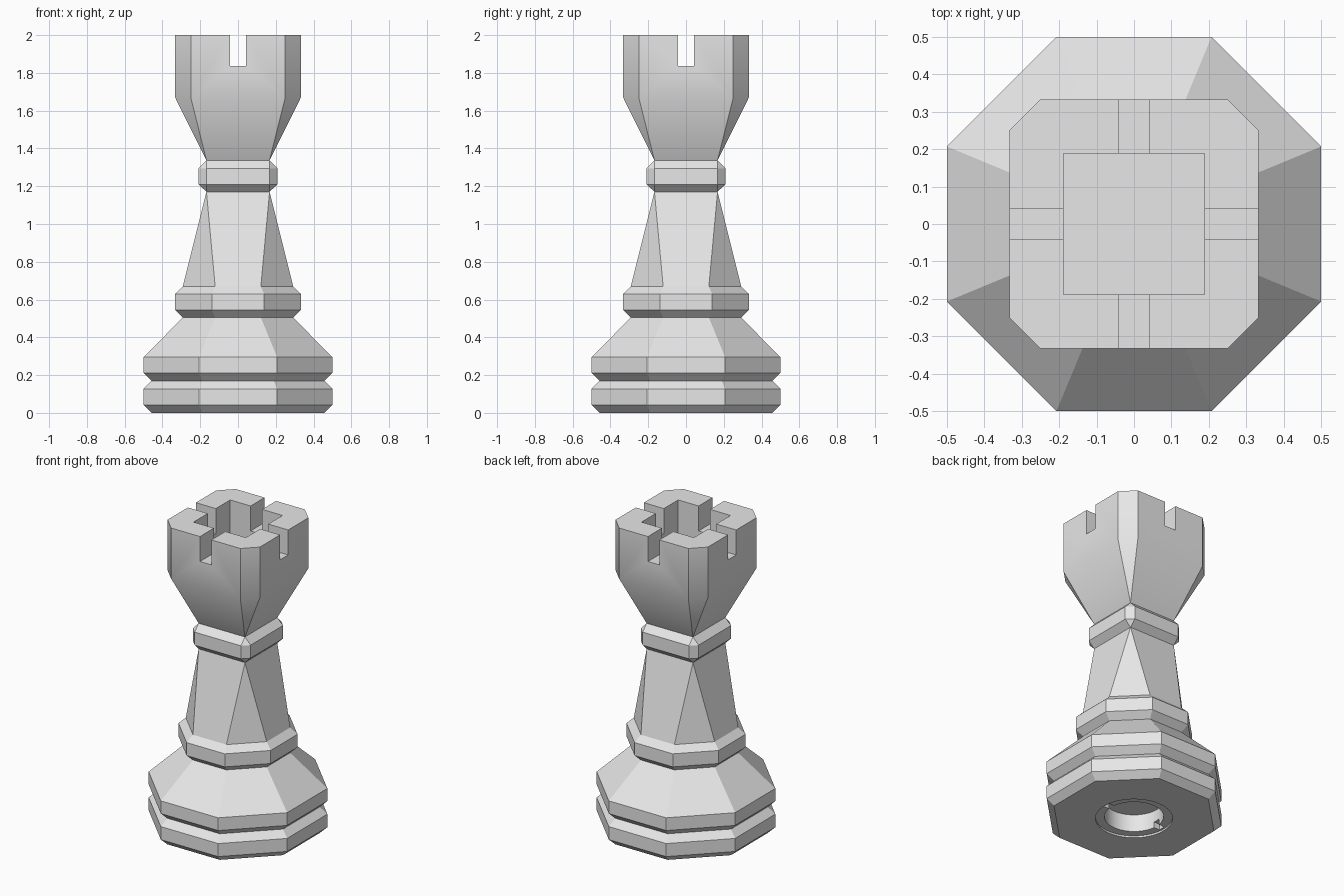
import bpy
import bmesh
from math import pi
from mathutils import Matrix, Vector

default = bpy.data.objects.get("Cube")
if default:
    bpy.data.objects.remove(default, do_unlink=True)

OCT = 0.4142  # flat half-length of a regular octagon, per unit of half-width

grey = bpy.data.materials.new("light grey")
grey.use_nodes = True
grey.diffuse_color = (0.8, 0.8, 0.8, 1)
grey.node_tree.nodes["Principled BSDF"].inputs["Base Color"].default_value = (0.8, 0.8, 0.8, 1)


def make_object(name, bm):
    bmesh.ops.recalc_face_normals(bm, faces=bm.faces[:])
    mesh = bpy.data.meshes.new(name)
    bm.to_mesh(mesh)
    bm.free()
    obj = bpy.data.objects.new(name, mesh)
    bpy.context.collection.objects.link(obj)
    mesh.materials.append(grey)
    return obj


def loft(name, levels):
    """Stack chamfered squares given as (height, half-width, flat half-length)."""
    bm = bmesh.new()
    rings = []
    for z, h, w in levels:
        outline = [(h, -w), (h, w), (w, h), (-w, h), (-h, w), (-h, -w), (-w, -h), (w, -h)]
        rings.append([bm.verts.new((x, y, z)) for x, y in outline])
    for low, high in zip(rings, rings[1:]):
        for i in range(8):
            j = (i + 1) % 8
            bm.faces.new((low[i], low[j], high[j], high[i]))
    bm.faces.new(rings[0][::-1])
    bm.faces.new(rings[-1])
    bmesh.ops.remove_doubles(bm, verts=bm.verts[:], dist=0.0005)
    return make_object(name, bm)


def box(name, size, centre):
    bm = bmesh.new()
    bmesh.ops.create_cube(bm, size=1, matrix=Matrix.Translation(centre) @ Matrix.Diagonal((*size, 1)))
    return make_object(name, bm)


def cylinder(name, radius, depth):
    bm = bmesh.new()
    bmesh.ops.create_cone(bm, cap_ends=True, segments=48, radius1=radius, radius2=radius,
                          depth=2 * depth)
    return make_object(name, bm)


def cut(target, cutters):
    """Subtract each cutter and then discard it."""
    for cutter in cutters:
        cutter.hide_render = True
        mod = target.modifiers.new("cut", "BOOLEAN")
        mod.operation = "DIFFERENCE"
        mod.solver = "EXACT"
        mod.object = cutter
        bpy.context.view_layer.objects.active = target
        bpy.ops.object.modifier_apply(modifier=mod.name)
        bpy.data.objects.remove(cutter, do_unlink=True)


def open_joints(obj, heights):
    """Remove the hidden caps where parts meet."""
    bm = bmesh.new()
    bm.from_mesh(obj.data)
    hidden = [f for f in bm.faces if abs(f.normal.z) > 0.99
              and any(abs(f.calc_center_median().z - z) < 0.001 for z in heights)]
    bmesh.ops.delete(bm, geom=hidden, context="FACES")
    bm.to_mesh(obj.data)
    bm.free()


# Octagonal base: two bevelled discs, a sloping shoulder and a bevelled ring
base_profile = [(0, 0.458), (0.042, 0.5), (0.127, 0.5), (0.17, 0.458), (0.212, 0.5),
                (0.295, 0.5), (0.505, 0.292), (0.545, 0.333), (0.63, 0.333), (0.67, 0.292)]
base = loft("base", [(z, h, h * OCT) for z, h in base_profile])

# Tapering stem: octagon below, square above
stem = loft("stem", [(0.67, 0.292, 0.292 * OCT), (1.17, 0.167, 0.167)])

# Collar under the head
collar = loft("collar", [(1.17, 0.167, 0.167), (1.21, 0.208, 0.167),
                         (1.295, 0.208, 0.167), (1.337, 0.167, 0.167)])

# Flared tower head
head = loft("tower_head", [(1.337, 0.167, 0.167), (1.67, 0.333, 0.25), (2.0, 0.333, 0.25)])

# Square well and battlement slots
cut(head, [box("well_cutter", (0.378, 0.378, 0.66), (0, 0, 2.0)),
           box("slot_x_cutter", (1, 0.083, 0.326), (0, 0, 2.0)),
           box("slot_y_cutter", (0.083, 1, 0.326), (0, 0, 2.0))])

# Round socket underneath, with a shallow rim and two key slots
cut(base, [cylinder("rim_cutter", 0.228, 0.012),
           cylinder("socket_cutter", 0.175, 0.125),
           box("key_cutter", (0.43, 0.045, 0.1), (0, 0, 0))])

# Open the joints and shade
for obj, heights in ((base, [0.67]), (stem, [0.67, 1.17]),
                     (collar, [1.17, 1.337]), (head, [1.337])):
    open_joints(obj, heights)
    bpy.ops.object.select_all(action="DESELECT")
    obj.select_set(True)
    bpy.context.view_layer.objects.active = obj
    bpy.ops.object.shade_smooth_by_angle(angle=pi / 6)
